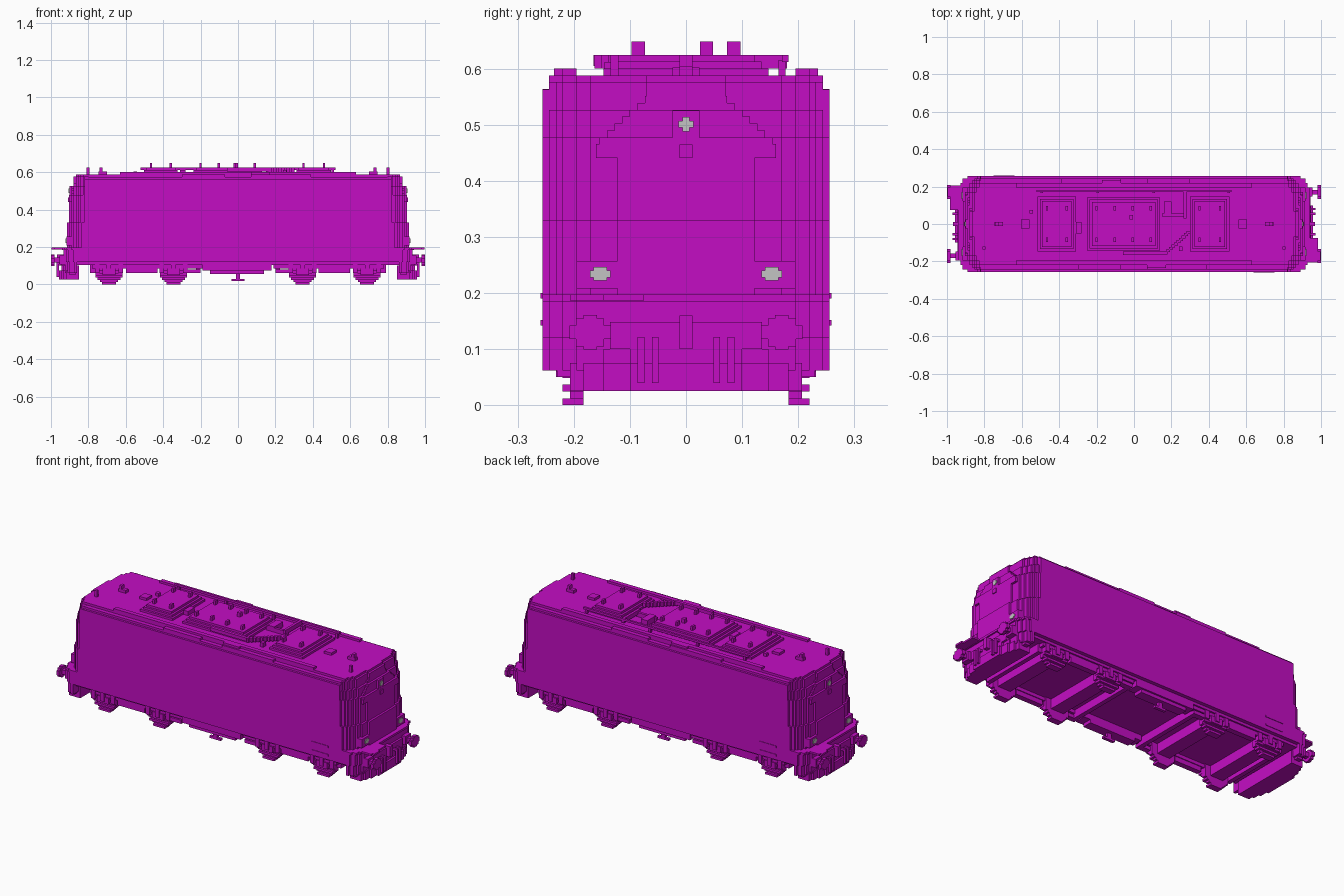
import bpy, bmesh, math
from mathutils import Matrix, Vector

cube = bpy.data.objects.get("Cube")
if cube:
    bpy.data.objects.remove(cube, do_unlink=True)

V = 0.0122  # block size


def material(name, col):
    m = bpy.data.materials.new(name)
    m.use_nodes = True
    m.diffuse_color = (*col, 1)
    m.node_tree.nodes["Principled BSDF"].inputs["Base Color"].default_value = (*col, 1)
    return m


MAGENTA = material("magenta paint", (0.55, 0.004, 0.55))
LAMP = material("lamp grey", (0.55, 0.55, 0.55))


def build(name, boxes, mat=MAGENTA):
    """One object out of boxes given as (x0, x1, y0, y1, z0, z1)."""
    bm = bmesh.new()
    for x0, x1, y0, y1, z0, z1 in boxes:
        mid = Vector(((x0 + x1) / 2, (y0 + y1) / 2, (z0 + z1) / 2))
        size = (abs(x1 - x0), abs(y1 - y0), abs(z1 - z0), 1)
        bmesh.ops.create_cube(bm, size=1, matrix=Matrix.Translation(mid) @ Matrix.Diagonal(size))
    me = bpy.data.meshes.new(name)
    bm.to_mesh(me)
    bm.free()
    me.materials.append(mat)
    ob = bpy.data.objects.new(name, me)
    bpy.context.collection.objects.link(ob)
    return ob


def flip(boxes, sx=1, sy=1):
    return [(a * sx, b * sx, c * sy, d * sy, e, f) for a, b, c, d, e, f in boxes]


def ends(boxes):
    return boxes + flip(boxes, -1)


def sides(boxes):
    return boxes + flip(boxes, 1, -1)


def wide(x0, x1, w, z0, z1):
    return (x0, x1, -w, w, z0, z1)


# Main hull, with stepped shoulders up to the roof
build("hull", [wide(-0.82, 0.82, 0.256, 0.12, 0.563),
               wide(-0.82, 0.82, 0.244, 0.563, 0.575),
               wide(-0.82, 0.82, 0.22, 0.575, 0.588)])
build("underfloor", [wide(-0.86, 0.86, 0.235, 0.105, 0.125)])

# Cab ends: thin layers, each with stepped corners in plan
NOSE = [(0.19, 0.915), (0.345, 0.908), (0.44, 0.902), (0.49, 0.893),
        (0.54, 0.880), (0.563, 0.873), (0.59, 0.850)]
CORNER = [(V, 0.171), (2 * V, 0.195), (3 * V, 0.22), (4 * V, 0.232),
          (5 * V, 0.244), (6.5 * V, 0.256)]


def nose_x(z):
    for (za, xa), (zb, xb) in zip(NOSE, NOSE[1:]):
        if z <= zb:
            return xa + (xb - xa) * (z - za) / (zb - za)
    return NOSE[-1][1]


cab = []
layers = 32
for i in range(layers):
    z0 = 0.195 + i * (0.588 - 0.195) / layers
    z1 = z0 + (0.588 - 0.195) / layers
    x = round(nose_x(z0) / V) * V
    front = 0.122 if z0 < 0.44 else max(0.07, 0.16 - max(0, z0 - 0.46) * 1.1)
    limit = 0.256 if z0 < 0.56 else (0.244 if z0 < 0.574 else 0.22)
    cab.append(wide(0.80, x, front, z0, z1))
    cab += [wide(0.80, x - off, min(w, limit), z0, z1) for off, w in CORNER]
build("cab_ends", ends(cab))

# Buffer beam skirt, narrowing at its lower edge
skirt = []
for off, w in [(0, 0.195), (V, 0.22), (2 * V, 0.244), (4 * V, 0.256)]:
    skirt.append(wide(0.82, 0.932 - off, w, 0.12, 0.185))
    skirt.append(wide(0.86, 0.925 - off, w, 0.062, 0.12))
    skirt.append(wide(0.80, 0.94 - off, w, 0.185, 0.197))
skirt.append(wide(0.87, 0.90, 0.23, 0.05, 0.062))
skirt.append(wide(0.92, 0.944, 0.135, 0.10, 0.148))
build("end_skirts", ends(skirt))

# Snow plough
plough = []
for i, w in enumerate([0.10, 0.147, 0.183, 0.207]):
    plough.append(wide(0.85, 0.957 - i * V, w, 0.025, 0.075))
    plough.append(wide(0.85, 0.945 - i * V, w, 0.075, 0.10))
build("ploughs", ends(plough))

# Buffers: stem and stepped round head
buffer = [(0.92, 0.99, 0.158, 0.183, 0.118, 0.143),
          (0.92, 0.955, 0.146, 0.195, 0.106, 0.155)]
for hy, hz in [(0.037, 0.012), (0.025, 0.025), (0.012, 0.031)]:
    buffer.append((0.982, 1.0, 0.171 - hy, 0.171 + hy, 0.13 - hz, 0.13 + hz))
build("buffers", ends(sides(buffer)))

# Coupling hook, hoses and footplates
build("coupling_hooks", ends([wide(0.92, 0.968, 0.012, 0.10, 0.16)]))
hoses = []
for y in (0.055, 0.08):
    hoses += [(0.93, 0.97, y - 0.006, y + 0.006, 0.11, 0.122),
              (0.958, 0.97, y - 0.006, y + 0.006, 0.04, 0.115)]
build("brake_hoses", ends(sides(hoses)))
step = [(0.90, 0.985, -0.207, -0.075, 0.187, 0.197),
        (0.90, 0.997, -0.195, -0.146, 0.187, 0.197)]
build("footplates", step + flip(step, -1, -1))

# End lamps on raised housings
build("top_lamp_housings", ends([wide(0.85, 0.902, 0.024, 0.477, 0.525),
                                 wide(0.85, 0.908, 0.012, 0.441, 0.465)]))
build("low_lamp_housings", ends(sides([(0.87, 0.917, 0.122, 0.195, 0.208, 0.257)])))
lamps = [wide(0.89, 0.906, 0.013, 0.495, 0.507), wide(0.89, 0.906, 0.006, 0.488, 0.514)]
lamps += sides([(0.90, 0.921, 0.135, 0.171, 0.228, 0.240),
                (0.90, 0.921, 0.141, 0.165, 0.222, 0.246)])
build("lamps", ends(lamps), LAMP)

# Bogies: stepped wheels, frames, springs and cross beams
wheels, frames = [], []
for cx in (0.345, 0.69):
    for i in range(9):
        z = i * V
        h = math.sqrt(max(0.0, 0.075 ** 2 - (0.072 - z - V / 2) ** 2))
        h = max(1, round(h / V)) * V
        wheels.append((cx - h, cx + h, 0.183, 0.207 if i % 2 else 0.22, z, z + V))
    frames += [(cx - 0.035, cx + 0.035, 0.20, 0.232, 0.05, 0.086),
               (cx - 0.012, cx + 0.012, 0.21, 0.238, 0.062, 0.11),
               (cx - 0.04, cx + 0.04, 0, 0.19, 0.05, 0.11)]
    for s in (-1, 1):
        frames.append((cx + s * 0.05, cx + s * 0.075, 0.20, 0.232, 0.06, 0.11))
frames += [(0.19, 0.78, 0.19, 0.226, 0.086, 0.11),
           (0.43, 0.60, 0.195, 0.226, 0.06, 0.09),
           (0.20, 0.27, 0.195, 0.226, 0.06, 0.08),
           (0.20, 0.225, 0, 0.2, 0.06, 0.11),
           (0.765, 0.79, 0, 0.2, 0.06, 0.11)]
build("wheels", ends(sides(wheels)))
build("bogie_frames", ends(sides(frames)))

# Equipment box between the bogies
build("underfloor_box", sides([(-0.19, 0.18, 0.17, 0.235, 0.074, 0.11),
                               (-0.15, 0.14, 0.17, 0.225, 0.055, 0.074),
                               (-0.012, 0.012, 0.19, 0.207, 0.025, 0.06),
                               (-0.035, 0.035, 0.19, 0.207, 0.018, 0.03)]))

# Side vents
vents = [(0.64, 0.75, -0.259, -0.25, z, z + 0.010) for z in (0.142, 0.19)]
build("side_vents", vents + flip(vents, -1, -1))

# Roof edge strips
strip = [(-0.63, 0.63, 0.195, 0.22, 0.58, 0.60),
         (-0.39, -0.07, 0.22, 0.244, 0.565, 0.588),
         (0.07, 0.30, 0.22, 0.244, 0.565, 0.588),
         (-0.17, -0.07, 0.215, 0.235, 0.588, 0.60)]
build("roof_edge_strips", strip + flip(strip, -1, -1))

# Stepped roof hatches with bolts
hatches, bolts = [], []
for x0, x1 in [(-0.515, -0.31), (-0.25, 0.14), (0.30, 0.51)]:
    for i in range(3):
        d = i * V
        w = (0.147 if x0 != -0.25 else 0.142) - d
        hatches.append(wide(x0 + d, x1 - d, w, 0.585, 0.600 + i * V))
    n = 4 if x0 == -0.25 else 2
    for k in range(n):
        x = x0 + 0.05 + k * (x1 - x0 - 0.1) / (n - 1)
        for y in (-0.085, 0.085):
            bolts.append((x - 0.006, x + 0.006, y - V, y + V, 0.62, 0.648))
bolts.append((-0.025, -0.005, 0.025, 0.048, 0.62, 0.648))
build("roof_hatches", hatches)
build("hatch_bolts", bolts)

# Roof cables on posts, one with a diagonal run
cable = [(-0.52, 0.52, 0.171, 0.183, 0.612, 0.624),
         (0.265, 0.28, 0.03, 0.18, 0.60, 0.624),
         (-0.06, 0.17, -0.165, -0.147, 0.605, 0.624)]
cable += [(x, x + V, 0.165, 0.177, 0.585, 0.615) for x in (-0.5, -0.2, 0.1, 0.5)]
for i in range(10):
    x, y = 0.16 + i * 0.0135, -0.155 + i * 0.0122
    cable.append((x, x + 0.02, y - 0.008, y + 0.008, 0.60, 0.624))
build("roof_cables", cable)

# Small roof fittings
build("roof_fittings", [(0.16, 0.20, 0.04, 0.12, 0.585, 0.618),
                        (0.15, 0.28, 0.04, 0.055, 0.585, 0.612),
                        (-0.31, -0.28, -0.05, 0.01, 0.585, 0.612),
                        (0.24, 0.26, -0.145, -0.12, 0.585, 0.612),
                        (-0.56, -0.54, 0.055, 0.075, 0.585, 0.605)]
      + ends([wide(0.56, 0.605, 0.024, 0.585, 0.602),
              wide(0.70, 0.745, 0.012, 0.585, 0.605),
              wide(0.725, 0.74, 0.012, 0.60, 0.624)]))
horn = [(0.795, 0.81, -0.135, -0.12, 0.58, 0.624)]
build("aerials", horn + flip(horn, -1, 1))
